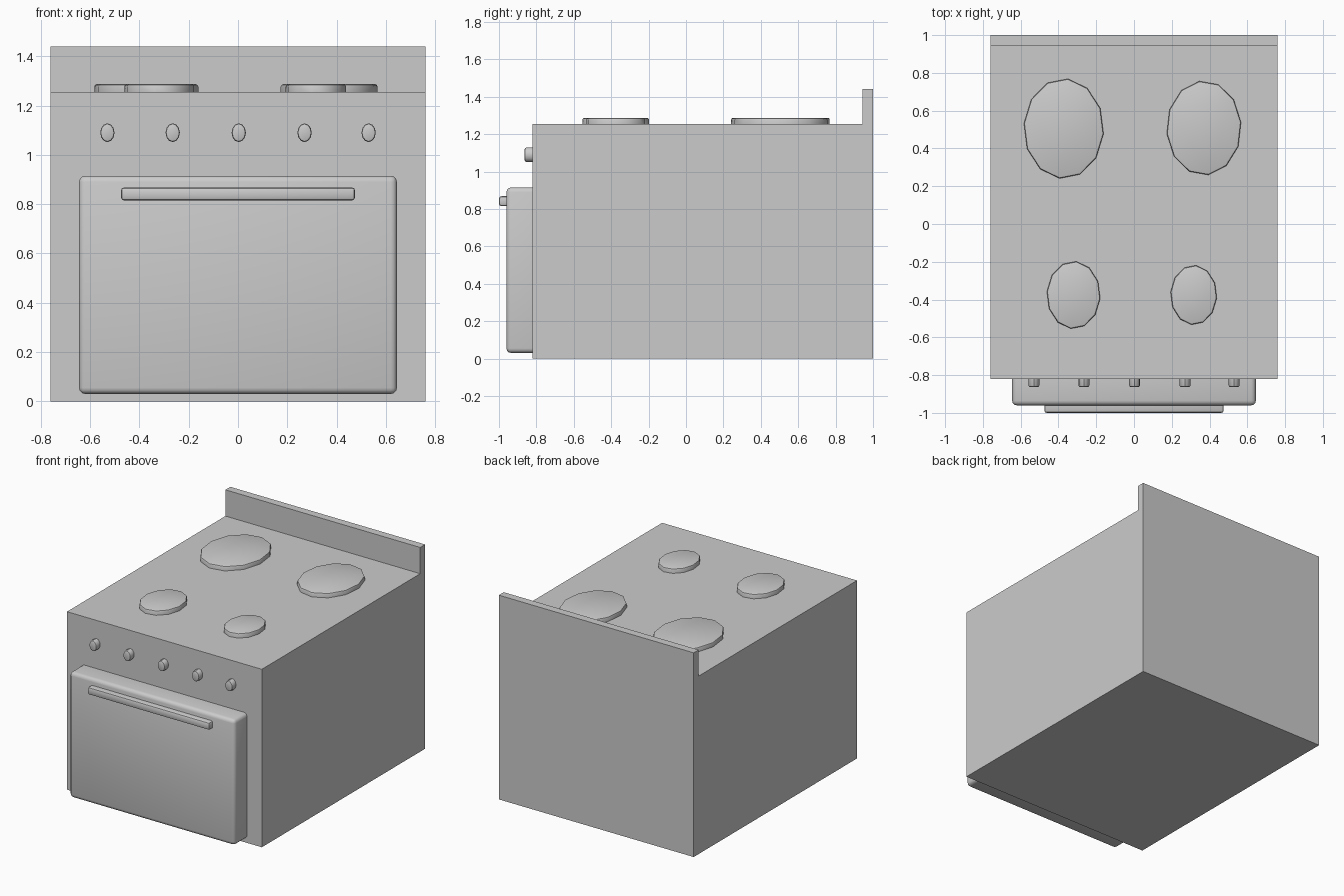
import bpy, bmesh, math
from mathutils import Matrix

if "Cube" in bpy.data.objects:
    bpy.data.objects.remove(bpy.data.objects["Cube"])


def finish(bm, name, smooth=None):
    bmesh.ops.recalc_face_normals(bm, faces=bm.faces[:])
    me = bpy.data.meshes.new(name)
    bm.to_mesh(me)
    bm.free()
    ob = bpy.data.objects.new(name, me)
    bpy.context.collection.objects.link(ob)
    if smooth:
        bpy.ops.object.select_all(action='DESELECT')
        ob.select_set(True)
        bpy.context.view_layer.objects.active = ob
        bpy.ops.object.shade_smooth_by_angle(angle=math.radians(smooth))
    return ob


def panel(name, lo, hi, bevel, segments):
    # Box with every edge rounded except those against the stove
    bm = bmesh.new()
    bmesh.ops.create_cube(bm, size=1)
    for v in bm.verts:
        v.co = [(a + b) / 2 + c * (b - a) for a, b, c in zip(lo, hi, v.co)]
    edges = [e for e in bm.edges if min(v.co.y for v in e.verts) < hi[1] - 0.001]
    bmesh.ops.bevel(bm, geom=edges, offset=bevel, segments=segments,
                    profile=0.5, affect='EDGES')
    return finish(bm, name, 35)


def disc(name, centre, radii, height, phase=0.0, bevel=0.01, face_front=False):
    # Twelve-sided oval disc with a rounded outer rim, base slightly sunk
    sink = 0.01
    bm = bmesh.new()
    bmesh.ops.create_cone(bm, cap_ends=True, segments=12, radius1=1, radius2=1,
                          depth=height + sink)
    bmesh.ops.rotate(bm, verts=bm.verts, matrix=Matrix.Rotation(math.radians(phase), 3, 'Z'))
    for v in bm.verts:
        v.co.x *= radii[0]
        v.co.y *= radii[1]
        v.co.z += (height - sink) / 2
    rim = [e for e in bm.edges if all(v.co.z > height - 0.001 for v in e.verts)]
    bmesh.ops.bevel(bm, geom=rim, offset=bevel, segments=2, profile=0.5, affect='EDGES')
    if face_front:
        bmesh.ops.rotate(bm, verts=bm.verts, matrix=Matrix.Rotation(math.pi / 2, 3, 'X'))
    bmesh.ops.translate(bm, verts=bm.verts, vec=centre)
    return finish(bm, name, 35)


# Body and backsplash: one side profile extruded across the width
W = 0.76
profile = [(-0.82, 0), (1, 0), (1, 1.44), (0.945, 1.44), (0.945, 1.255), (-0.82, 1.255)]
bm = bmesh.new()
face = bm.faces.new([bm.verts.new((-W, y, z)) for y, z in profile])
ext = bmesh.ops.extrude_face_region(bm, geom=[face], use_keep_orig=True)
bmesh.ops.translate(bm, vec=(2 * W, 0, 0),
                    verts=[g for g in ext['geom'] if isinstance(g, bmesh.types.BMVert)])
finish(bm, "stove_body")

# Oven door and its handle
panel("oven_door", (-0.645, -0.96, 0.03), (0.645, -0.82, 0.915), 0.025, 3)
panel("door_handle", (-0.475, -1.0, 0.815), (0.475, -0.955, 0.868), 0.013, 2)

# Hotplates
for name, x, y, rx, ry, phase in [
        ("hotplate_rear_left", -0.372, 0.505, 0.212, 0.265, -6),
        ("hotplate_rear_right", 0.37, 0.508, 0.198, 0.25, 7),
        ("hotplate_front_left", -0.32, -0.376, 0.142, 0.179, -6),
        ("hotplate_front_right", 0.316, -0.376, 0.123, 0.158, -6)]:
    disc(name, (x, y, 1.255), (rx, ry), 0.032, phase)

# Control knobs
for i, x in enumerate([-0.53, -0.265, 0.003, 0.27, 0.53]):
    disc(f"control_knob_{i + 1}", (x, -0.82, 1.09), (0.029, 0.038), 0.043,
         bevel=0.009, face_front=True)
